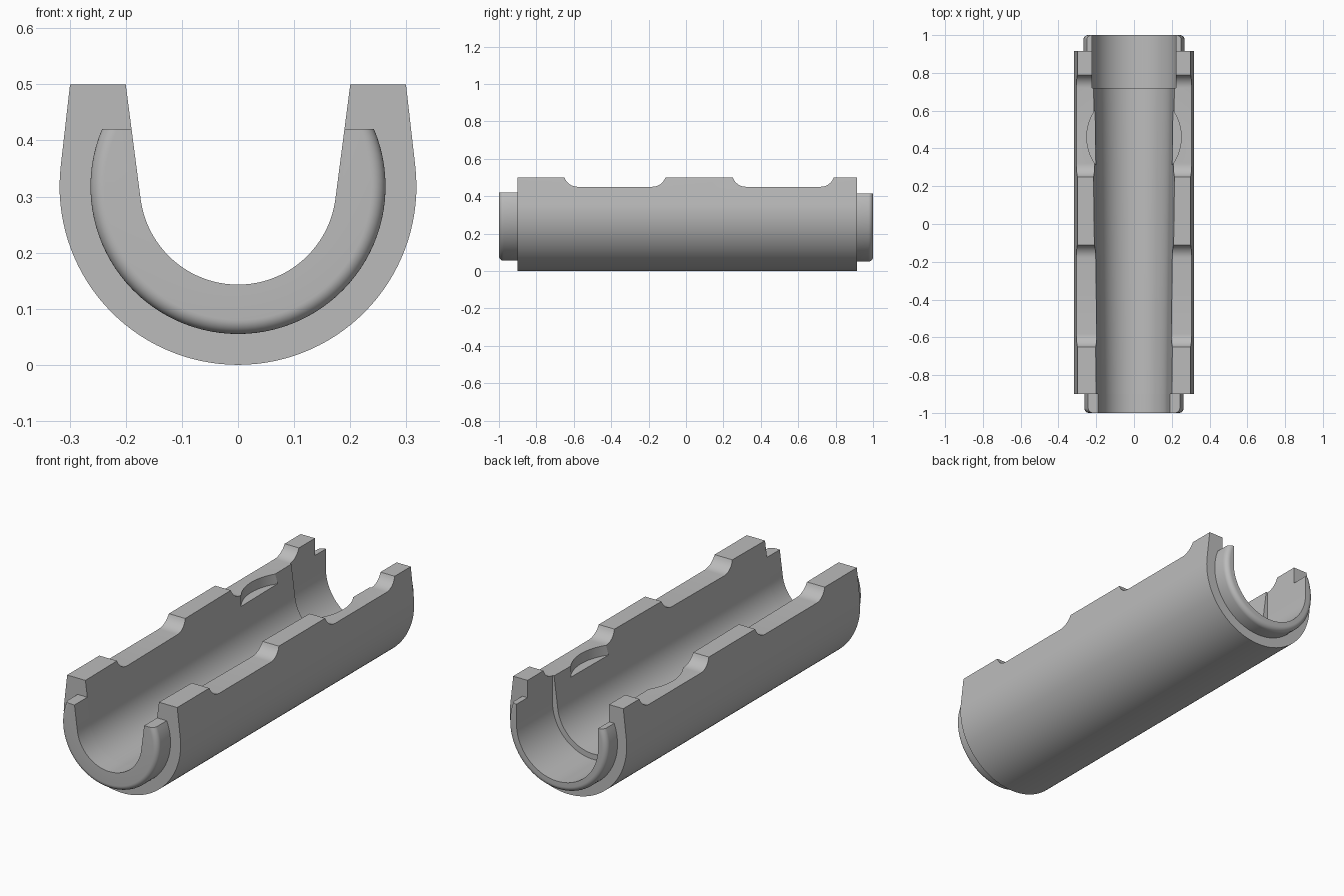
import bpy, bmesh
from math import sin, cos, tan, asin, acos, radians, pi

if "Cube" in bpy.data.objects:
    bpy.data.objects.remove(bpy.data.objects["Cube"])

AXIS = 0.318      # height of the bore axis
SEGMENTS = 64

grey = bpy.data.materials.new("plain grey")
grey.use_nodes = True
grey.diffuse_color = (0.5, 0.5, 0.5, 1)
grey.node_tree.nodes["Principled BSDF"].inputs["Base Color"].default_value = (0.5, 0.5, 0.5, 1)


def make_object(name, bm):
    bmesh.ops.recalc_face_normals(bm, faces=bm.faces)
    mesh = bpy.data.meshes.new(name)
    bm.to_mesh(mesh)
    bm.free()
    mesh.materials.append(grey)
    obj = bpy.data.objects.new(name, mesh)
    bpy.context.collection.objects.link(obj)
    return obj


def activate(obj):
    bpy.ops.object.select_all(action='DESELECT')
    obj.select_set(True)
    bpy.context.view_layer.objects.active = obj


def u_curve(radius, end_angle, top):
    """Arc below the axis, continued by tangent lines up to the top."""
    pts = []
    for i in range(SEGMENTS + 1):
        t = -pi - end_angle + (pi + 2 * end_angle) * i / SEGMENTS
        pts.append((radius * cos(t), AXIS + radius * sin(t)))
    w = radius * cos(end_angle) - (top - AXIS - radius * sin(end_angle)) * tan(end_angle)
    return [(-w, top)] + pts + [(w, top)]


def u_shell(name, top, stations):
    """Loft a U-shaped wall; station = y, outer radius, outer angle, inner radius, inner angle."""
    bm = bmesh.new()
    rings = []
    for y, ro, ao, ri, ai in stations:
        loop = u_curve(ro, ao, top) + u_curve(ri, ai, top)[::-1]
        rings.append([bm.verts.new((x, y, z)) for x, z in loop])
    n = len(rings[0])
    for a, b in zip(rings, rings[1:]):
        for i in range(n):
            j = (i + 1) % n
            bm.faces.new((a[i], a[j], b[j], b[i]))
    for ring in (rings[0], rings[-1]):
        for i in range(n // 2 - 1):
            bm.faces.new((ring[i], ring[i + 1], ring[n - 2 - i], ring[n - 1 - i]))
    bmesh.ops.remove_doubles(bm, verts=bm.verts, dist=1e-5)
    return make_object(name, bm)


def collar(name, y_root, y_end, radius, top, inner_root, inner_end, inner_angle, fillet=0.025):
    """Spigot ring with a rounded outer end edge."""
    side = 1 if y_end > y_root else -1
    profile = [(y_root, radius)]
    for i in range(9):
        t = pi / 2 * i / 8
        profile.append((y_end - side * fillet * (1 - sin(t)), radius - fillet * (1 - cos(t))))
    stations = []
    for y, r in profile:
        k = (y - y_root) / (y_end - y_root)
        stations.append((y, r, asin((top - AXIS) / r),
                         inner_root + k * (inner_end - inner_root), inner_angle))
    return u_shell(name, top, stations)


def cut(target, cutter):
    mod = target.modifiers.new("cut", 'BOOLEAN')
    mod.operation = 'DIFFERENCE'
    mod.solver = 'EXACT'
    mod.object = cutter
    activate(target)
    bpy.ops.object.modifier_apply(modifier=mod.name)
    bpy.data.objects.remove(cutter)


def scoop_cutter(y0, y1, floor=0.45, top=0.5, r=0.074):
    """Shallow dip with rounded inner corners, spanning both walls."""
    sweep = acos((r - (top - floor)) / r)
    run = r * sin(sweep)
    left = [(y0 + run - r * sin(sweep * (1 - i / 8)),
             floor + r - r * cos(sweep * (1 - i / 8))) for i in range(9)]
    right = [(y0 + y1 - y, z) for y, z in reversed(left)]
    loop = [(y0, top + 0.1)] + left + right + [(y1, top + 0.1)]
    bm = bmesh.new()
    face = bm.faces.new([bm.verts.new((-0.5, y, z)) for y, z in loop])
    out = bmesh.ops.extrude_face_region(bm, geom=[face])
    moved = [v for v in out["geom"] if isinstance(v, bmesh.types.BMVert)]
    bmesh.ops.translate(bm, verts=moved, vec=(1, 0, 0))
    return make_object("scoop_cutter", bm)


# Main half tube: tapering bore, then a wider straight bore at the back
lean_in, lean_out = radians(6.5), radians(-7.4)
body = u_shell("half_tube_body", 0.5, [
    (-0.9, 0.318, lean_in, 0.175, lean_out),
    (0.72, 0.318, lean_in, 0.195, lean_out),
    (0.72, 0.318, lean_in, 0.222, 0),
    (0.915, 0.318, lean_in, 0.222, 0)])

# Dips along the top edges
for start, end in ((-0.65, -0.11), (0.25, 0.79)):
    cut(body, scoop_cutter(start, end))

# Round pocket biting into both inner walls
bm = bmesh.new()
bmesh.ops.create_cone(bm, cap_ends=True, segments=96, radius1=0.25, radius2=0.25, depth=0.2)
bmesh.ops.translate(bm, verts=bm.verts, vec=(0, 0.46, 0.5))
cut(body, make_object("pocket_cutter", bm))

# End collars
front = collar("front_collar", -0.9, -1, 0.263, 0.42, 0.175, 0.175, lean_out)
back = collar("back_collar", 0.915, 1, 0.268, 0.415, 0.222, 0.222, 0)

for obj in (body, front, back):
    activate(obj)
    bpy.ops.object.shade_smooth_by_angle(angle=radians(30))
